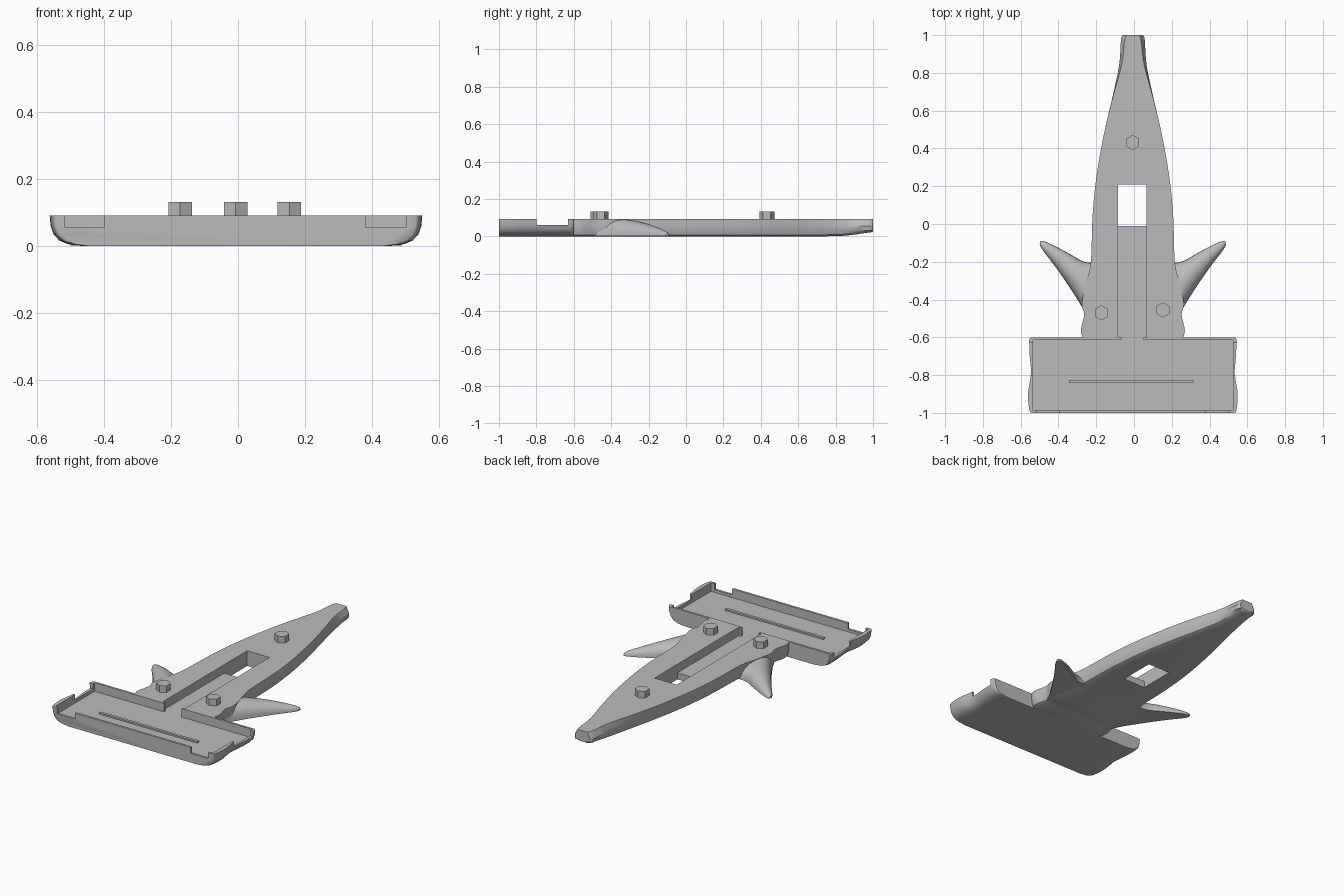
import bpy, bmesh, math
from mathutils import Vector

if "Cube" in bpy.data.objects:
    bpy.data.objects.remove(bpy.data.objects["Cube"], do_unlink=True)

grey = bpy.data.materials.new("plain grey")
grey.use_nodes = True
colour = (0.5, 0.5, 0.5, 1)
grey.diffuse_color = colour
grey.node_tree.nodes["Principled BSDF"].inputs["Base Color"].default_value = colour

TOP = 0.092
FLOOR = 0.04
MID = -0.006


def spline(points, steps):
    """Catmull-Rom curve through tuples of any length."""
    pts = [points[0]] + list(points) + [points[-1]]
    out = []
    for i in range(1, len(pts) - 2):
        for s in range(steps):
            t = s / steps
            out.append([0.5 * (2 * b + (c - a) * t + (2 * a - 5 * b + 4 * c - d) * t**2
                               + (3 * b - a - 3 * c + d) * t**3)
                        for a, b, c, d in zip(*pts[i - 1:i + 3])])
    return out + [list(points[-1])]


def loft(name, rings):
    bm = bmesh.new()
    loops = [[bm.verts.new(p) for p in ring] for ring in rings]
    n = len(loops[0])
    for a, b in zip(loops, loops[1:]):
        for i in range(n):
            j = (i + 1) % n
            bm.faces.new((a[i], a[j], b[j], b[i]))
    bm.faces.new(loops[0])
    bm.faces.new(loops[-1])
    bmesh.ops.recalc_face_normals(bm, faces=bm.faces)
    mesh = bpy.data.meshes.new(name)
    bm.to_mesh(mesh)
    bm.free()
    obj = bpy.data.objects.new(name, mesh)
    bpy.context.collection.objects.link(obj)
    mesh.materials.append(grey)
    return obj


def box(name, x0, x1, y0, y1, z0, z1):
    return loft(name, [[(x0, y0, z), (x1, y0, z), (x1, y1, z), (x0, y1, z)] for z in (z0, z1)])


def select(obj):
    bpy.ops.object.select_all(action="DESELECT")
    obj.select_set(True)
    bpy.context.view_layer.objects.active = obj


def cut(obj, *bounds):
    cutter = box("cutter", *bounds)
    cutter.hide_render = True
    mod = obj.modifiers.new("cut", "BOOLEAN")
    mod.operation = "DIFFERENCE"
    mod.solver = "EXACT"
    mod.object = cutter
    select(obj)
    bpy.ops.object.modifier_apply(modifier=mod.name)
    bpy.data.objects.remove(cutter, do_unlink=True)


def smooth(obj):
    select(obj)
    bpy.ops.object.shade_smooth_by_angle(angle=math.radians(32))


def section(y, side):
    """Mirror the right-hand points into a closed cross-section."""
    return [(MID + x, y, z) for x, z in side] + [(MID - x, y, z) for x, z in reversed(side)]


# Long tapering body: y, top half width, widest half width, underside height
stations = [(-0.605, .265, .265, 0), (-0.56, .275, .275, 0), (-0.48, .258, .258, 0),
            (-0.42, .27, .27, 0), (-0.3, .245, .245, 0), (-0.2, .222, .222, 0),
            (0.05, .213, .213, 0), (0.27, .19, .19, 0), (0.5, .148, .148, 0),
            (0.68, .104, .106, 0), (0.84, .06, .073, .003), (0.96, .045, .064, .018),
            (0.99, .038, .06, .022), (1, .034, .05, .028)]
rings = []
for y, wt, w, zb in spline(stations, 4):
    rings.append(section(y, [(wt, TOP), (w, 0.055), (w - 0.004, 0.03),
                             (w - 0.012, zb + 0.008), (w - 0.03, zb)]))
body = loft("body", rings)
cut(body, -0.085, 0.065, -0.7, 0.21, FLOOR, 0.2)
cut(body, -0.085, 0.065, -0.01, 0.21, -0.1, 0.2)
smooth(body)

# Swept pointed fins: leading edge x, y, trailing edge x, y, height
fin_path = [(.16, -.2, .16, -.55, .089), (.215, -.205, .235, -.5, .089),
            (.27, -.195, .272, -.435, .086), (.34, -.155, .335, -.335, .07),
            (.42, -.113, .415, -.22, .045), (.475, -.09, .475, -.142, .024),
            (.49, -.092, .493, -.11, .012)]
for side, name in ((1, "left_fin"), (-1, "right_fin")):
    rings = []
    for ax, ay, bx, by, h in spline(fin_path, 4):
        ring = []
        for k in range(17):
            angle = math.pi * k / 16
            u = (1 - math.cos(angle)) / 2
            p = Vector((ax, ay)).lerp(Vector((bx, by)), u)
            ring.append((MID + side * p.x, p.y, 0.002 + h * max(0, math.sin(angle)) ** 0.8))
        rings.append(ring)
    smooth(loft(name, rings))

# Wide tray with softly waved ends: y, half width
tray_path = [(-1, .535), (-.985, .548), (-.9, .555), (-.8, .541), (-.7, .549),
             (-.62, .55), (-.6, .54)]
rings = [section(y, [(w, TOP), (w - .003, .06), (w - .012, .035), (w - .03, .016),
                     (w - .055, .006), (w - .1, 0)]) for y, w in spline(tray_path, 4)]
tray = loft("tray", rings)
cut(tray, -0.535, 0.523, -0.986, -0.613, FLOOR, 0.2)
cut(tray, -0.067, 0.05, -0.65, -0.5, FLOOR, 0.2)
for x0, x1 in ((-0.515, -0.397), (0.38, 0.5)):
    cut(tray, x0, x1, -1.1, -0.95, 0.056, 0.2)
for x0, x1 in ((-0.7, -0.5), (0.5, 0.7)):
    cut(tray, x0, x1, -0.8, -0.63, 0.06, 0.2)
smooth(tray)
box("tray_rib", -0.345, 0.315, -0.842, -0.825, FLOOR - 0.01, FLOOR + 0.009)

# Hexagonal pegs
for name, x, y in (("right_peg", -0.172, -0.47), ("left_peg", 0.153, -0.455),
                   ("rear_peg", -0.007, 0.432)):
    loft(name, [[(x + 0.04 * math.sin(math.pi * k / 3), y + 0.04 * math.cos(math.pi * k / 3), z)
                 for k in range(6)] for z in (TOP - 0.02, 0.132)])
